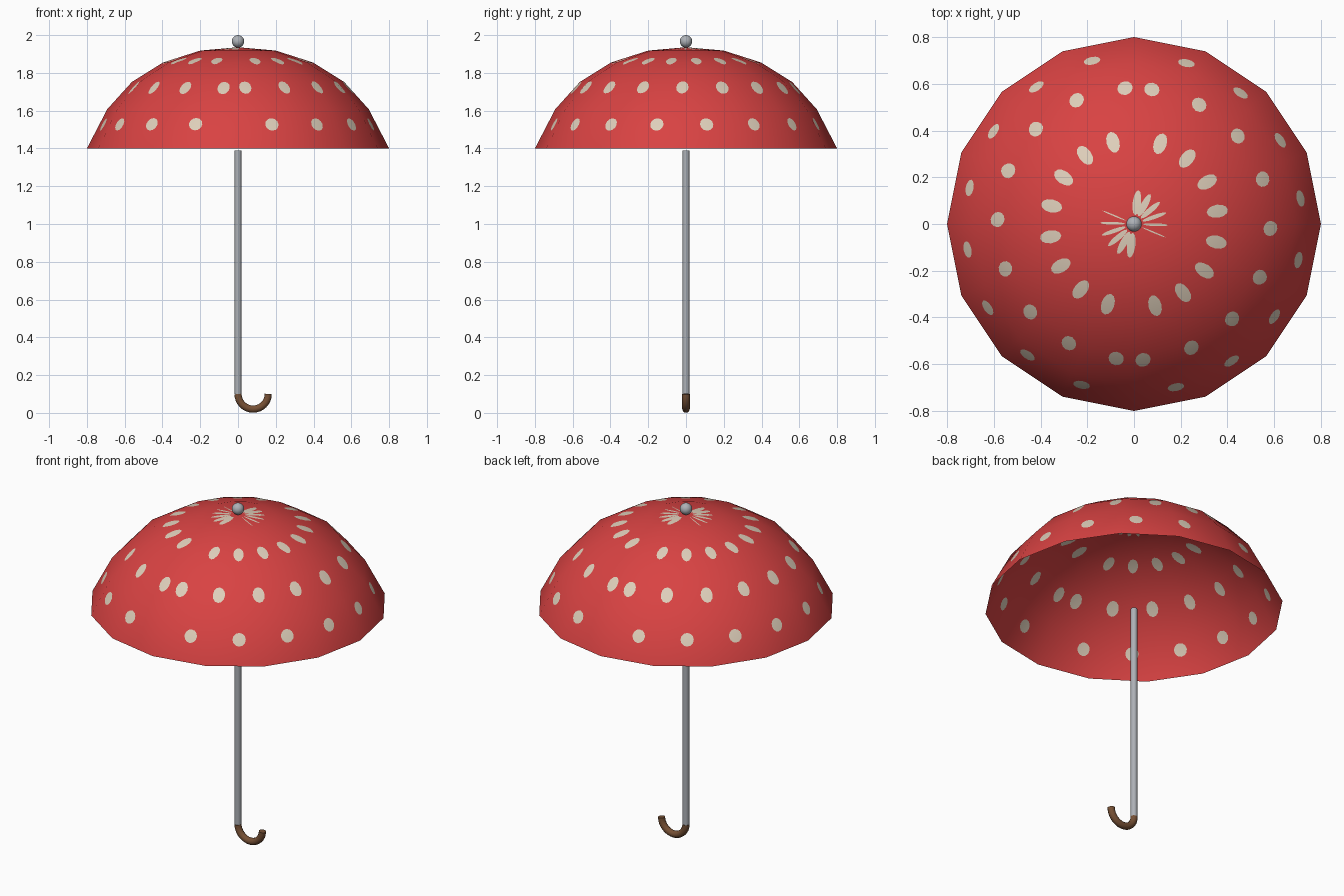
import bpy, bmesh, math
from mathutils import Vector

if "Cube" in bpy.data.objects:
    bpy.data.objects.remove(bpy.data.objects["Cube"])


def material(name, rgb):
    m = bpy.data.materials.new(name)
    m.diffuse_color = (*rgb, 1)
    m.use_nodes = True
    m.node_tree.nodes["Principled BSDF"].inputs["Base Color"].default_value = m.diffuse_color
    return m


RED = material("red_fabric", (0.69, 0.055, 0.055))
CREAM = material("cream_dots", (0.73, 0.62, 0.49))
GREY = material("grey_metal", (0.42, 0.44, 0.47))
BROWN = material("brown_wood", (0.18, 0.08, 0.035))


def cut_dot(bm, c, n, u, w, h, sides=12):
    """Cut an oval into the canopy faces by clipping with one plane per side."""
    v = n.cross(u)
    reach = max(w, h) + 0.01
    faces = [f for f in bm.faces if all(
        min(p.co[i] for p in f.verts) - reach < c[i] < max(p.co[i] for p in f.verts) + reach
        for i in range(3))]
    ring = [c + u * w * math.cos(t) + v * h * math.sin(t)
            for t in (2 * math.pi * k / sides for k in range(sides))]
    for k in range(sides):
        p = ring[k]
        out = (ring[(k + 1) % sides] - p).cross(n).normalized()
        if out.dot(p - c) < 0:
            out = -out
        geom = list({x for f in faces for x in (*f.verts, *f.edges)}) + faces
        res = bmesh.ops.bisect_plane(bm, geom=geom, dist=1e-5, plane_co=p, plane_no=out)
        faces = [f for f in res["geom"] if isinstance(f, bmesh.types.BMFace)
                 and (f.calc_center_median() - p).dot(out) < 0]
    for f in faces:
        f.material_index = 1


# Canopy: open 16-sided dome
SIDES = 16
PROFILE = [(0.8, 1.4), (0.692, 1.608), (0.562, 1.752), (0.397, 1.855), (0.2, 1.918)]
bm = bmesh.new()
rings = [[bm.verts.new((r * math.cos(2 * math.pi * i / SIDES),
                        r * math.sin(2 * math.pi * i / SIDES), z)) for i in range(SIDES)]
         for r, z in PROFILE]
apex = bm.verts.new((0, 0, 1.936))
for i in range(SIDES):
    j = (i + 1) % SIDES
    for a, b in zip(rings, rings[1:]):
        bm.faces.new((a[i], a[j], b[j], b[i]))
    bm.faces.new((rings[-1][i], rings[-1][j], apex))

# Dot rows: radius, height, slope, half width, half height, first angle, dots per half turn
ROWS = [(0.727, 1.53, 2.0, 0.036, 0.037, 104.4, range(8)),
        (0.583, 1.722, 1.1, 0.033, 0.044, 93.8, range(9)),
        (0.362, 1.866, 0.33, 0.028, 0.049, 104.4, range(8)),
        (0.092, 1.93, 0.09, None, 0.054, 93.8, range(3, 9))]
for r, z, slope, w, h, start, steps in ROWS:
    for half in (0, 180):
        for k in steps:
            a = math.radians(start + 21.08 * k + half)
            d = Vector((math.cos(a), math.sin(a), 0))
            n = (d * slope + Vector((0, 0, 1))).normalized()
            # the spokes round the tip widen along each half turn
            width = w if w else 0.003 * (k - 2)
            cut_dot(bm, d * r + Vector((0, 0, z)), n, Vector((-d.y, d.x, 0)), width, h)

mesh = bpy.data.meshes.new("canopy")
bm.to_mesh(mesh)
bm.free()
mesh.materials.append(RED)
mesh.materials.append(CREAM)
for p in mesh.polygons:
    p.use_smooth = True
# Keep the dome shading smooth across the cut dots
mesh.normals_split_custom_set_from_vertices(
    [(v.co - Vector((0, 0, 1.07))).normalized() for v in mesh.vertices])
bpy.context.collection.objects.link(bpy.data.objects.new("canopy", mesh))

# Pole, ending level with the canopy rim
bpy.ops.mesh.primitive_cylinder_add(vertices=16, radius=0.018, depth=1.29, location=(0, 0, 0.745))
pole = bpy.context.object
pole.name = "pole"
pole.data.materials.append(GREY)
bpy.ops.object.shade_smooth_by_angle()

# Tip ball
bpy.ops.mesh.primitive_uv_sphere_add(segments=24, ring_count=12, radius=0.033, location=(0, 0, 1.967))
ball = bpy.context.object
ball.name = "tip_ball"
ball.data.materials.append(GREY)
bpy.ops.object.shade_smooth()

# Hooked handle: half circle swept with a round section
curve = bpy.data.curves.new("handle", "CURVE")
curve.dimensions = "3D"
curve.bevel_depth = 0.02
curve.bevel_resolution = 3
curve.use_fill_caps = True
spline = curve.splines.new("POLY")
spline.points.add(16)
for k, pt in enumerate(spline.points):
    t = math.pi * (1 + k / 16)
    pt.co = (0.08 + 0.08 * math.cos(t), 0, 0.1 + 0.08 * math.sin(t), 1)
spline.use_smooth = True
curve.materials.append(BROWN)
bpy.context.collection.objects.link(bpy.data.objects.new("handle", curve))
